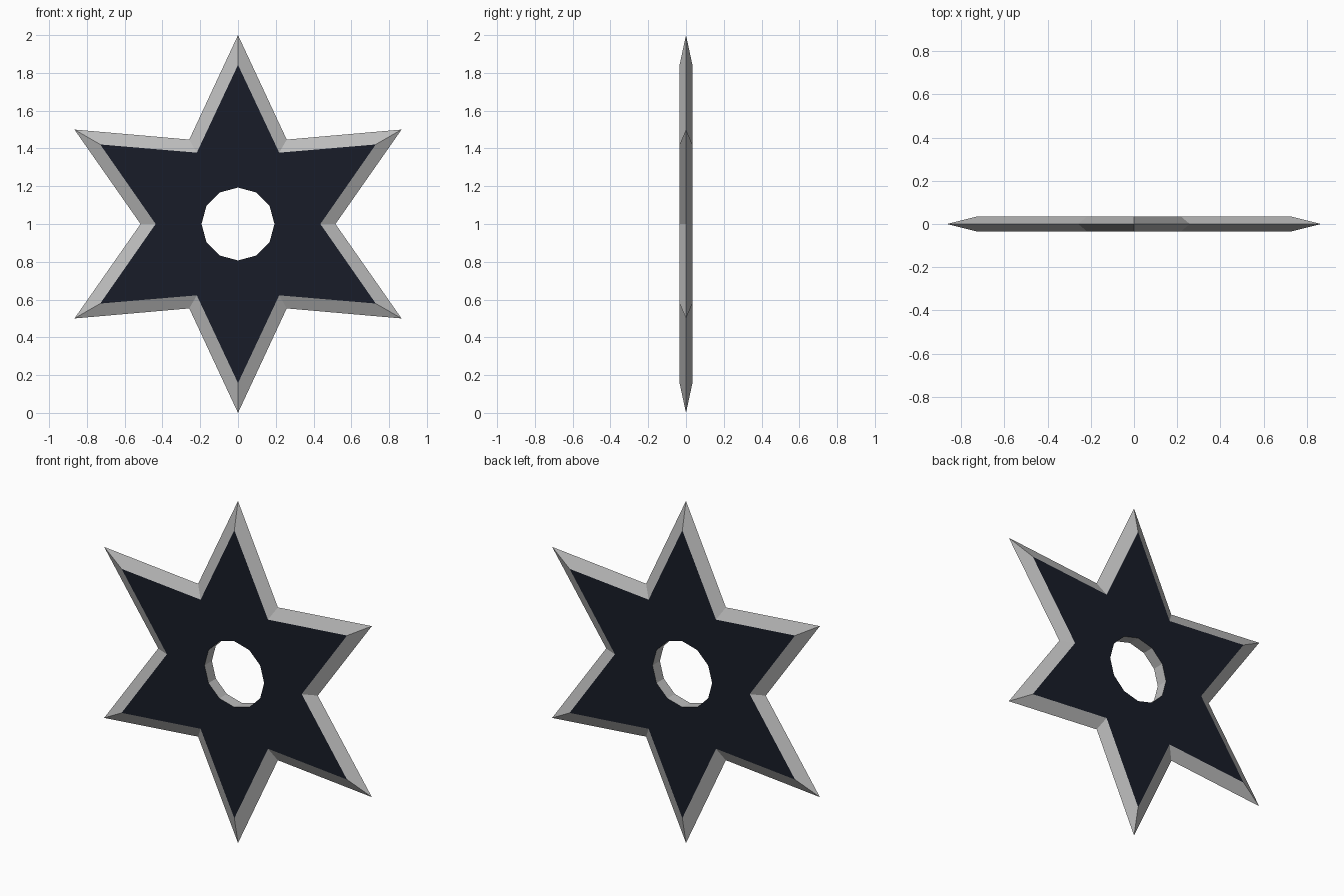
import bpy, bmesh
from math import sin, cos, pi

if "Cube" in bpy.data.objects:
    bpy.data.objects.remove(bpy.data.objects["Cube"])

CENTRE_Z = 1.0
HALF = 0.034      # half thickness of the flat plate
N = 12            # six points and six notches


def ring(bm, r_point, r_notch, y):
    """Closed ring alternating between point and notch radius."""
    verts = []
    for i in range(N):
        r = r_notch if i % 2 else r_point
        a = 2 * pi * i / N
        verts.append(bm.verts.new((r * sin(a), y, CENTRE_Z + r * cos(a))))
    return verts


# Throwing star: hole wall, dark flats and sharpened bevels, as closed loops
bm = bmesh.new()
rings = [
    ring(bm, 0.193, 0.193, -HALF),   # hole, front
    ring(bm, 0.842, 0.436, -HALF),   # flat border, front
    ring(bm, 1.0, 0.516, 0),         # sharp edge
    ring(bm, 0.842, 0.436, HALF),    # flat border, back
    ring(bm, 0.193, 0.193, HALF),    # hole, back
]
dark_bands = {0, 3}
for k, a in enumerate(rings):
    b = rings[(k + 1) % len(rings)]
    for i in range(N):
        j = (i + 1) % N
        face = bm.faces.new((a[i], a[j], b[j], b[i]))
        face.material_index = 1 if k in dark_bands else 0
bmesh.ops.recalc_face_normals(bm, faces=bm.faces)

mesh = bpy.data.meshes.new("throwing_star")
bm.to_mesh(mesh)
bm.free()

# Bare grey steel edges, dark flats
steel = bpy.data.materials.new("steel_edge")
steel.diffuse_color = (0.5, 0.5, 0.5, 1)
steel.use_nodes = True
steel.node_tree.nodes["Principled BSDF"].inputs["Base Color"].default_value = steel.diffuse_color
dark = bpy.data.materials.new("dark_flat")
dark.diffuse_color = (0.009, 0.012, 0.021, 1)
dark.use_nodes = True
dark.node_tree.nodes["Principled BSDF"].inputs["Base Color"].default_value = dark.diffuse_color
mesh.materials.append(steel)
mesh.materials.append(dark)

star = bpy.data.objects.new("throwing_star", mesh)
bpy.context.collection.objects.link(star)
